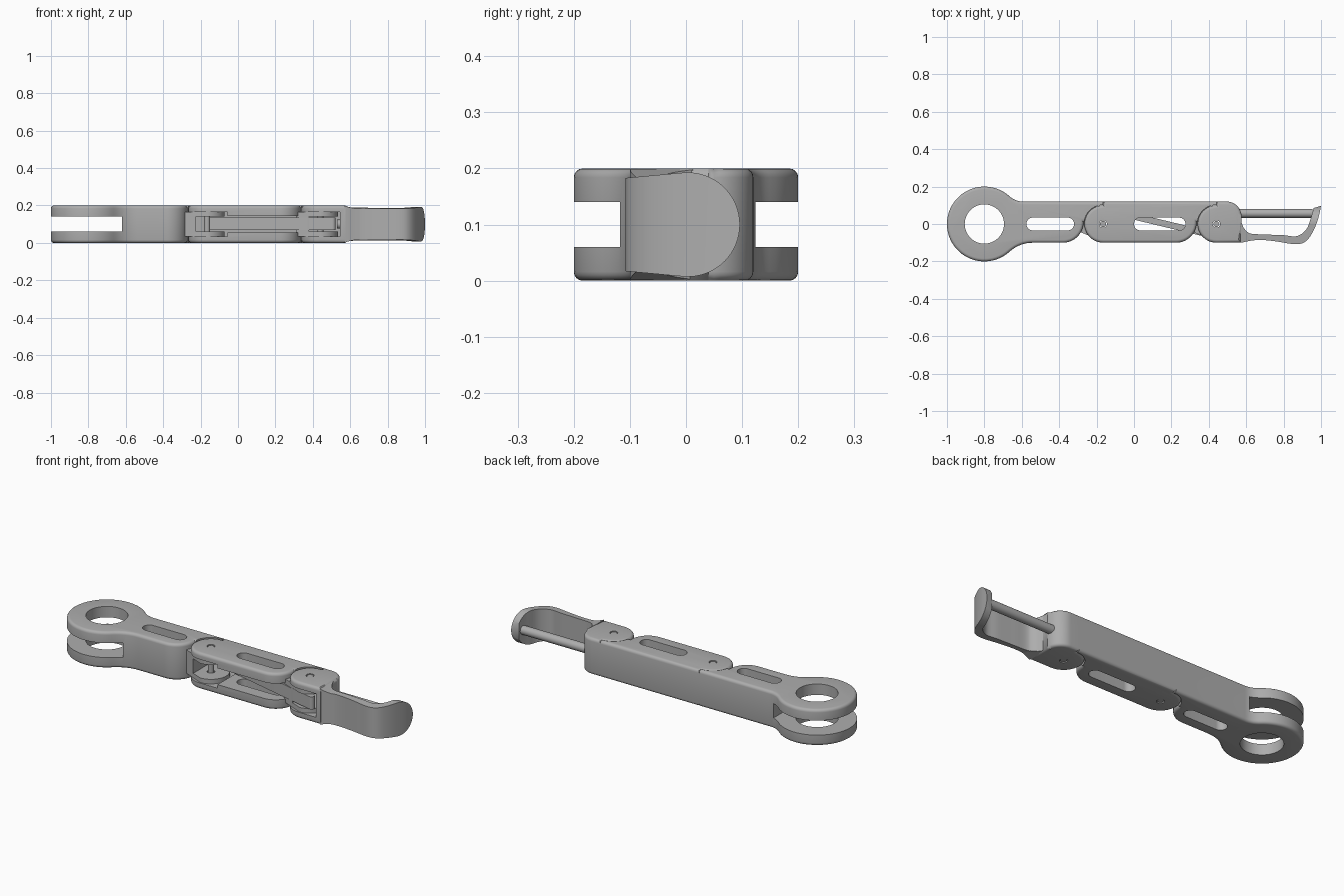
import bpy, bmesh
from math import sin, cos, pi, radians, atan2
from mathutils import Vector

if "Cube" in bpy.data.objects:
    bpy.data.objects.remove(bpy.data.objects["Cube"])

grey = bpy.data.materials.new("plain_grey")
grey.use_nodes = True
COLOUR = (0.42, 0.42, 0.42, 1)
grey.diffuse_color = COLOUR
grey.node_tree.nodes["Principled BSDF"].inputs["Base Color"].default_value = COLOUR

TOP, BACK, R = 0.2, 0.12, 0.1
PIN_A, PIN_B = -0.165, 0.44
CHEEK = 0.035


def arc(cx, cy, r, a0, a1, n=20):
    return [(cx + r * cos(radians(a0 + (a1 - a0) * i / n)),
             cy + r * sin(radians(a0 + (a1 - a0) * i / n))) for i in range(n + 1)]


def stadium(a, b, r):
    t = atan2(b[1] - a[1], b[0] - a[0]) * 180 / pi
    return arc(*a, r, t + 90, t + 270) + arc(*b, r, t - 90, t + 90)


def spline(points, n=6):
    """Smooth open curve through the points."""
    p = [Vector(q) for q in points]
    p = [2 * p[0] - p[1]] + p + [2 * p[-1] - p[-2]]
    out = []
    for a, b, c, d in zip(p, p[1:], p[2:], p[3:]):
        for i in range(n):
            t = i / n
            out.append(tuple(0.5 * (2 * b + (c - a) * t + (2 * a - 5 * b + 4 * c - d) * t ** 2
                                    + (3 * b - a - 3 * c + d) * t ** 3)))
    return out + [tuple(p[-2])]


def prism(name, outline, lo=0.0, hi=TOP, round_by=0.0, axis="z"):
    """Extrude an outline; optionally round the rims of both caps."""
    bm = bmesh.new()
    place = (lambda u, v, w: (u, v, w)) if axis == "z" else (lambda u, v, w: (w, u, v))
    rings = [[bm.verts.new(place(u, v, w)) for u, v in outline] for w in (lo, hi)]
    caps = [bm.faces.new(r) for r in rings]
    n = len(outline)
    for i in range(n):
        j = (i + 1) % n
        bm.faces.new((rings[0][i], rings[0][j], rings[1][j], rings[1][i]))
    bmesh.ops.recalc_face_normals(bm, faces=bm.faces)
    if round_by:
        rims = [e for f in caps for e in f.edges]
        bmesh.ops.bevel(bm, geom=rims, offset=round_by, segments=4, profile=0.5,
                        affect="EDGES", clamp_overlap=False)
    mesh = bpy.data.meshes.new(name)
    bm.to_mesh(mesh)
    bm.free()
    obj = bpy.data.objects.new(name, mesh)
    bpy.context.collection.objects.link(obj)
    mesh.materials.append(grey)
    return obj


def box(x0, x1, y0, y1, z0, z1):
    return prism("cutter", [(x0, y0), (x1, y0), (x1, y1), (x0, y1)], z0, z1)


def cut(obj, *cutters, operation="DIFFERENCE"):
    for c in cutters:
        mod = obj.modifiers.new("cut", "BOOLEAN")
        mod.operation, mod.solver, mod.object = operation, "EXACT", c
        bpy.context.view_layer.objects.active = obj
        bpy.ops.object.modifier_apply(modifier=mod.name)
    for c in cutters:
        bpy.data.objects.remove(c)
    return obj


def through(outline):
    return prism("cutter", outline, -0.1, TOP + 0.1)


def slot(x0, x1, r=0.034):
    return through(stadium((x0 + r, 0), (x1 - r, 0), r))


def pin_hole(x):
    return through(arc(x, 0, 0.02, 0, 345, 23))


def joint_end(x):
    """Outline of a segment's far end, from the front edge round to the back."""
    return arc(x - 0.215, 0.01, 0.11, -90, 0) + [(x + 0.06, 0.01), (x + 0.06, BACK)]


def joint_seat(x):
    """Cutter leaving the curved seat that the next segment turns in."""
    return through(arc(x, 0, R + 0.002, 90, 270)
                   + [(x + 0.3, -0.102), (x + 0.3, 0.3), (x, 0.3)])


def near_end(x):
    return [(x, BACK)] + arc(x, 0, R, 90, 270)


def tongue(name, x):
    """Narrow lug round a pin, forked for the link."""
    outline = arc(x, 0, R - 0.006, -90, 90) + [(x - 0.13, 0.09), (x - 0.13, -0.04)]
    return cut(prism(name, outline, CHEEK, TOP - CHEEK),
               box(x - 0.06, x + 0.2, -0.2, 0.2, 0.06, 0.14), pin_hole(x))


def fillet(a, edge):
    """Blend from the mounting ring at angle a into the straight edge y."""
    a, s = radians(a), (1 if edge > 0 else -1)
    p = Vector((-0.8 + 0.2 * cos(a), 0.2 * sin(a) * s))
    t = (0.2 * sin(a) - abs(edge)) / cos(a)
    q = Vector((p.x + t * sin(a), edge))
    e = q + Vector((t, 0))
    return [tuple(p * (1 - k) ** 2 + q * 2 * k * (1 - k) + e * k * k)
            for k in (i / 8 for i in range(1, 9))]


# Base segment with its forked mounting ring
outline = (arc(-0.8, 0, 0.2, 48, 312, 56) + fillet(48, -R)
           + joint_end(PIN_A) + fillet(48, BACK)[::-1])
base = prism("base_segment", outline, round_by=0.016)
cut(base, joint_seat(PIN_A), box(-1.1, -0.62, -0.3, 0.3, 0.06, 0.14),
    through(arc(-0.8, 0, 0.105, 0, 354, 59)), slot(-0.575, -0.32),
    box(-0.23, 0, -0.2, 0.1, 0.06, 0.14))
tongue("base_tongue", PIN_A)

# Middle segment, a channel open to the front
middle = prism("middle_segment", near_end(PIN_A) + joint_end(PIN_B), round_by=0.016)
cut(middle, joint_seat(PIN_B), slot(0.0, 0.275), pin_hole(PIN_A),
    box(-0.4, -0.055, -0.2, 0.099, CHEEK, TOP - CHEEK),
    box(-0.1, 0.6, -0.2, 0.099, 0.055, 0.145))
tongue("middle_tongue", PIN_B)

# End segment
outline = near_end(PIN_B) + [(0.575, -R), (0.575, 0.04)] + arc(0.495, 0.04, 0.08, 0, 90, 12)
end = prism("end_segment", outline, round_by=0.016)
cut(end, pin_hole(PIN_B), box(0.3, 0.545, -0.2, 0.099, CHEEK, TOP - CHEEK))

# Hooked fingertip: side profile trimmed by its rounded face shape
inner = spline([(0.565, 0.03), (0.585, -0.02), (0.62, -0.05), (0.7, -0.056), (0.8, -0.06),
                (0.87, -0.065), (0.92, -0.03), (0.945, 0.03), (0.96, 0.085)])
outer = spline([(1.0, 0.097), (0.985, 0.03), (0.955, -0.045), (0.915, -0.095),
                (0.86, -0.108), (0.76, -0.093), (0.66, -0.085), (0.565, -0.1)])
tip = prism("fingertip", inner + outer, -0.02, 0.22)
face = [(-0.12, 0.018), (0, 0.007)] + arc(0.003, 0.1, 0.093, -88, 88, 32) + [(0, 0.193), (-0.12, 0.182)]
cut(tip, prism("cutter", face, 0.5, 1.1, axis="x"), operation="INTERSECT")

# Flared root between end segment and fingertip
flare = [(0.57, -0.1), (0.585, -0.098), (0.6, -0.094), (0.62, -0.09), (0.65, -0.086),
         (0.65, -0.058), (0.62, -0.052), (0.6, -0.038), (0.585, -0.018), (0.57, 0.02)]
root = prism("fingertip_root", flare)
for v in root.data.vertices:
    k = min(1, (v.co.x - 0.57) / 0.08)
    v.co.z = 0.1 + (v.co.z - 0.1) * (0.83 + 0.16 * (1 - k) ** 2)

# Straight rod behind the fingertip
prism("tip_rod", arc(0.057, 0.1, 0.024, 0, 345, 23), 0.53, 0.955, axis="x")

# Diagonal link inside the channel
prism("drive_link", stadium((-0.145, 0.075), (0.505, -0.08), 0.017), 0.068, 0.137)

# Hinge pins
for label, x in (("first", PIN_A), ("second", PIN_B)):
    prism(label + "_hinge_pin", arc(x, 0, 0.016, 0, 345, 23), 0.003, TOP - 0.003)

bpy.ops.object.select_all(action="DESELECT")
for obj in bpy.context.collection.objects:
    if obj.type == "MESH":
        obj.select_set(True)
        bpy.context.view_layer.objects.active = obj
bpy.ops.object.shade_smooth_by_angle(angle=radians(35))
